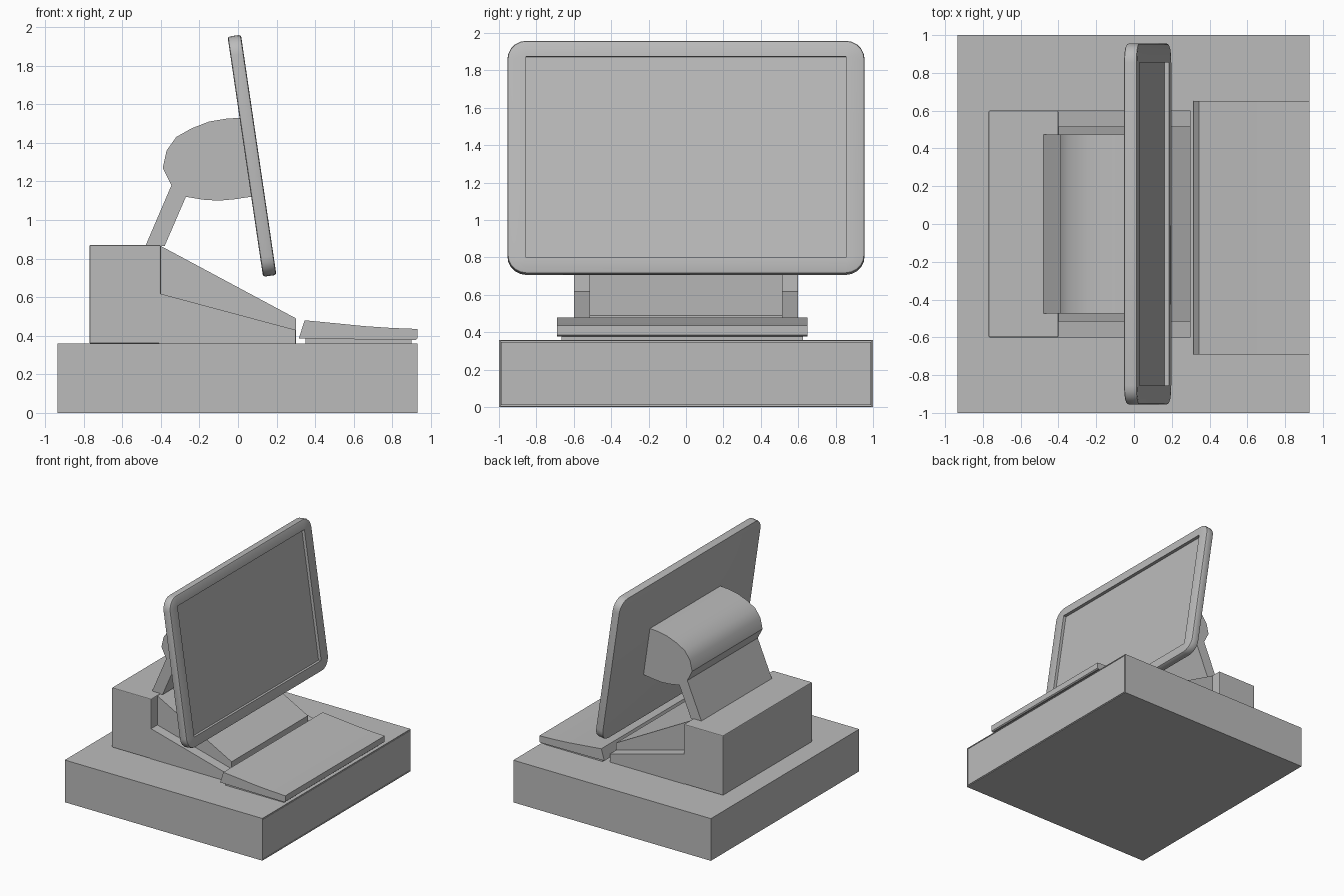
import bpy, bmesh
from math import radians, sin, cos, pi
from mathutils import Matrix

cube = bpy.data.objects.get("Cube")
if cube:
    bpy.data.objects.remove(cube, do_unlink=True)

grey = bpy.data.materials.new("plain grey")
grey.use_nodes = True
COLOUR = (0.5, 0.5, 0.5, 1)
grey.diffuse_color = COLOUR
grey.node_tree.nodes["Principled BSDF"].inputs["Base Color"].default_value = COLOUR


def finish(bm, name, bevel=0, smooth=0):
    """Turn a bmesh into a named object with optional soft edges."""
    bmesh.ops.recalc_face_normals(bm, faces=bm.faces)
    mesh = bpy.data.meshes.new(name)
    bm.to_mesh(mesh)
    bm.free()
    mesh.materials.append(grey)
    obj = bpy.data.objects.new(name, mesh)
    bpy.context.collection.objects.link(obj)
    if bevel:
        mod = obj.modifiers.new("soft edges", "BEVEL")
        mod.width = bevel
        mod.segments = 2
        mod.limit_method = "ANGLE"
        mod.angle_limit = radians(40)
    if smooth:
        bpy.ops.object.select_all(action="DESELECT")
        obj.select_set(True)
        bpy.context.view_layer.objects.active = obj
        bpy.ops.object.shade_smooth_by_angle(angle=radians(smooth))
    return obj


def prism(points, offset):
    """Extrude a closed loop of 3D points along an offset."""
    bm = bmesh.new()
    face = bm.faces.new([bm.verts.new(p) for p in points])
    geom = bmesh.ops.extrude_face_region(bm, geom=[face])["geom"]
    moved = [v for v in geom if isinstance(v, bmesh.types.BMVert)]
    bmesh.ops.translate(bm, verts=moved, vec=offset)
    bmesh.ops.recalc_face_normals(bm, faces=bm.faces)
    return bm


def side_profile(points, y0, y1):
    return prism([(x, y0, z) for x, z in points], (0, y1 - y0, 0))


def rect(x0, x1, z0, z1):
    return [(x0, z0), (x1, z0), (x1, z1), (x0, z1)]


def front_face(bm):
    """Largest face looking along +x."""
    return max(bm.faces, key=lambda f: f.normal.x * f.calc_area())


def inset(bm, width, depth):
    face = front_face(bm) if not hasattr(inset, "face") else inset.face
    bmesh.ops.inset_region(bm, faces=[face], thickness=width, depth=depth)
    return face


# Cash drawer: box with a groove around the drawer front
bm = side_profile(rect(-0.935, 0.93, 0, 0.36), -1, 1)
drawer = front_face(bm)
for width, depth in ((0.01, 0), (0.0001, -0.02), (0.006, 0), (0.0001, 0.02)):
    bmesh.ops.inset_region(bm, faces=[drawer], thickness=width, depth=depth)
finish(bm, "cash_drawer")

# Terminal body: rear block, sloping centre and lower side ledges
finish(side_profile(rect(-0.77, -0.4, 0.36, 0.87), -0.6, 0.6),
       "body_block", bevel=0.006)
finish(side_profile([(-0.41, 0.36), (0.3, 0.36), (0.3, 0.49), (-0.4, 0.865), (-0.41, 0.865)],
                    -0.515, 0.515), "body_slope")
for side, name in ((1, "left_ledge"), (-1, "right_ledge")):
    finish(side_profile([(-0.41, 0.36), (0.299, 0.36), (0.299, 0.43), (-0.41, 0.62)],
                        side * 0.51, side * 0.6), name)

# Neck and rounded housing behind the screen
finish(side_profile([(-0.48, 0.865), (-0.38, 0.865), (-0.27, 1.12), (-0.18, 1.105),
                     (-0.1, 1.1), (-0.02, 1.107), (0.08, 1.122), (0.02, 1.53),
                     (-0.06, 1.525), (-0.15, 1.51), (-0.24, 1.475), (-0.32, 1.43),
                     (-0.37, 1.36), (-0.39, 1.27), (-0.345, 1.18)], -0.475, 0.475),
       "screen_arm", smooth=35)

# Monitor: tilted slab with rounded corners and a recessed display
HALF_W, HALF_H, THICK, RADIUS, STEPS = 0.955, 0.629, 0.07, 0.1, 5
outline = []
for quarter, (sy, sz) in enumerate(((1, 1), (-1, 1), (-1, -1), (1, -1))):
    for i in range(STEPS + 1):
        a = pi / 2 * (quarter + i / STEPS)
        outline.append((-THICK / 2, sy * (HALF_W - RADIUS) + RADIUS * cos(a),
                        sz * (HALF_H - RADIUS) + RADIUS * sin(a)))
tilt = Matrix.Translation((0.0725, 0, 1.3325)) @ Matrix.Rotation(radians(-8.4), 4, "Y")
bm = prism(outline, (THICK, 0, 0))
rims = [e for e in bm.edges if abs(e.verts[0].co.x - e.verts[1].co.x) < 0.001]
bmesh.ops.bevel(bm, geom=rims, offset=0.012, segments=2, profile=0.5, affect="EDGES")
bmesh.ops.recalc_face_normals(bm, faces=bm.faces)
bmesh.ops.delete(bm, geom=[front_face(bm)], context="FACES_ONLY")

# Bezel joins the rounded rim to a rectangular opening, then steps inwards
rim = [e for e in bm.edges if e.is_boundary]
frame = [(-0.855, -0.543), (0.855, -0.543), (0.855, 0.543), (-0.855, 0.543)]
loops = [[bm.verts.new((x, y, z)) for y, z in frame] for x in (THICK / 2, THICK / 2 - 0.025)]
edges = [[bm.edges.new((l[i], l[(i + 1) % 4])) for i in range(4)] for l in loops]
bmesh.ops.triangle_fill(bm, use_beauty=True, edges=rim + edges[0])
for i in range(4):
    j = (i + 1) % 4
    bm.faces.new((loops[0][i], loops[0][j], loops[1][j], loops[1][i]))
bm.faces.new(loops[1])
bmesh.ops.transform(bm, matrix=tilt, verts=bm.verts)
finish(bm, "monitor", smooth=35)

# Keyboard: wedge resting on a smaller foot plate
finish(side_profile([(0.315, 0.385), (0.92, 0.378), (0.93, 0.385), (0.93, 0.435),
                     (0.8, 0.44), (0.65, 0.45), (0.5, 0.465), (0.345, 0.48)], -0.69, 0.65),
       "keyboard")
finish(side_profile(rect(0.35, 0.9, 0.36, 0.385), -0.665, 0.625), "keyboard_foot")
